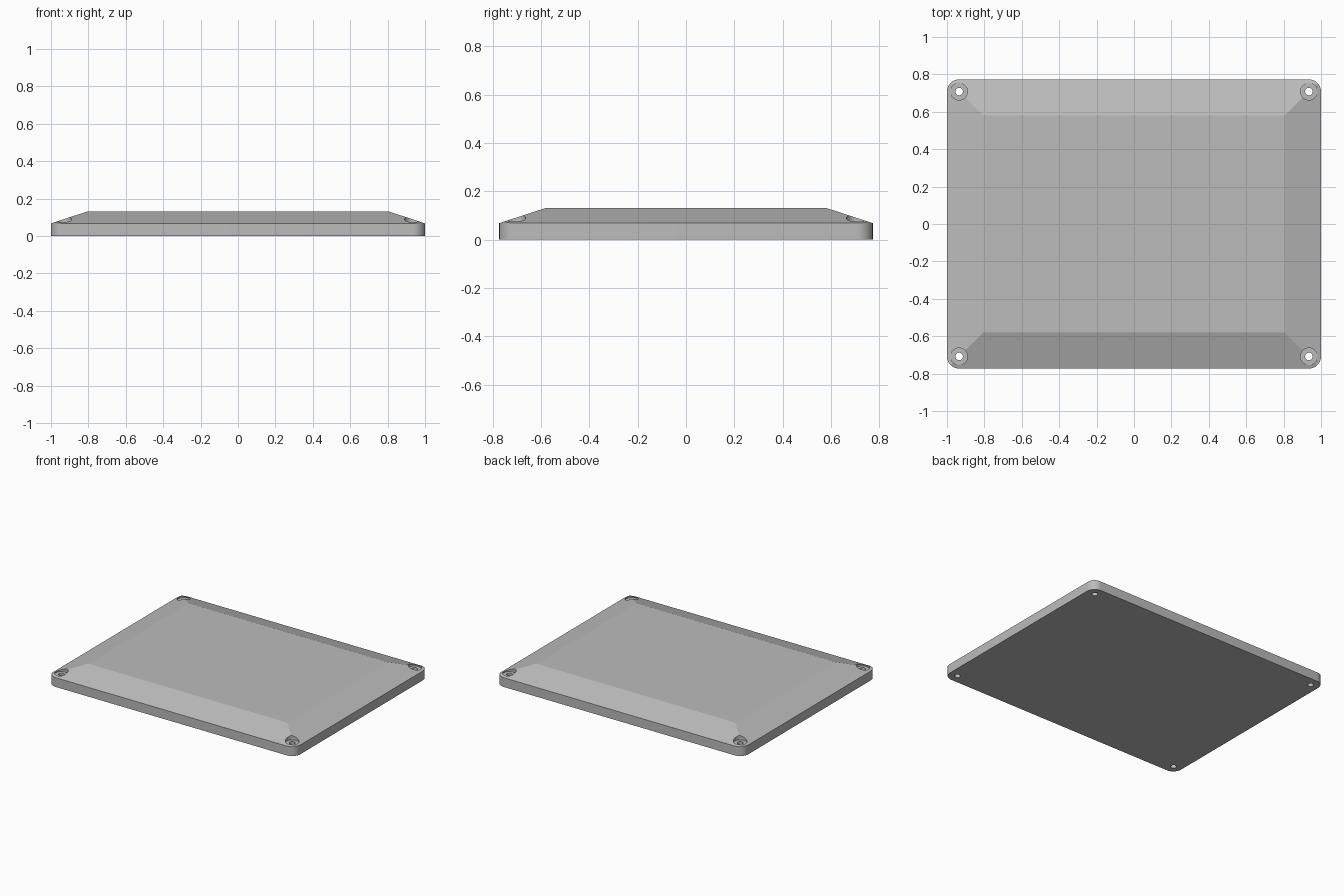
import bpy, bmesh, math

if "Cube" in bpy.data.objects:
    bpy.data.objects.remove(bpy.data.objects["Cube"])

HX, HY = 1.0, 0.773          # half size of the plate
EDGE_Z, TOP_Z = 0.068, 0.131  # rim height and crown height
INSET = 0.193                # width of the sloped border
CORNER_R = 0.065
SCREW_X, SCREW_Y = 0.935, 0.708

gray = bpy.data.materials.new("light gray")
gray.diffuse_color = (0.5, 0.5, 0.5, 1)
gray.use_nodes = True
gray.node_tree.nodes["Principled BSDF"].inputs["Base Color"].default_value = gray.diffuse_color


def loft(name, rings):
    """Closed solid through equal-length rings of points."""
    bm = bmesh.new()
    vs = [[bm.verts.new(p) for p in r] for r in rings]
    n = len(rings[0])
    for a, b in zip(vs, vs[1:]):
        for i in range(n):
            j = (i + 1) % n
            bm.faces.new((a[i], a[j], b[j], b[i]))
    bm.faces.new(vs[0][::-1])
    bm.faces.new(vs[-1])
    me = bpy.data.meshes.new(name)
    bm.to_mesh(me)
    bm.free()
    ob = bpy.data.objects.new(name, me)
    me.materials.append(gray)
    bpy.context.collection.objects.link(ob)
    return ob


def rect(x, y, z):
    return [(-x, -y, z), (x, -y, z), (x, y, z), (-x, y, z)]


def circle(x, y, z, r, n=32):
    return [(x + r * math.cos(math.tau * i / n),
             y + r * math.sin(math.tau * i / n), z) for i in range(n)]


def rounded_rect(z, steps=12):
    pts = []
    for k, (sx, sy) in enumerate([(1, 1), (-1, 1), (-1, -1), (1, -1)]):
        for i in range(steps + 1):
            a = math.pi / 2 * (k + i / steps)
            pts.append((sx * (HX - CORNER_R) + CORNER_R * math.cos(a),
                        sy * (HY - CORNER_R) + CORNER_R * math.sin(a), z))
    return pts


def apply_boolean(ob, cutter, op):
    cutter.hide_render = True
    m = ob.modifiers.new(op, 'BOOLEAN')
    m.operation, m.object, m.solver = op, cutter, 'EXACT'
    bpy.context.view_layer.objects.active = ob
    bpy.ops.object.modifier_apply(modifier=m.name)
    bpy.data.objects.remove(cutter)


# Plate with rounded corners, trimmed by a hipped block for the sloped border
plate = loft("cover_plate", [rounded_rect(0), rounded_rect(0.3)])
slope = (TOP_Z - EDGE_Z) / INSET
out = 0.02
hip = loft("hip_cutter", [
    rect(HX + out, HY + out, -0.1),
    rect(HX + out, HY + out, EDGE_Z - slope * out),
    rect(HX - INSET, HY - INSET, TOP_Z)])
apply_boolean(plate, hip, 'INTERSECT')

# Counterbored screw holes in the four corners
for sx in (-1, 1):
    for sy in (-1, 1):
        x, y = sx * SCREW_X, sy * SCREW_Y
        hole = loft("screw_hole_cutter", [
            circle(x, y, -0.1, 0.02), circle(x, y, 0.067, 0.02),
            circle(x, y, 0.067, 0.045), circle(x, y, 0.3, 0.045)])
        apply_boolean(plate, hole, 'DIFFERENCE')

# Smooth round walls, crisp edges
bpy.ops.object.select_all(action='DESELECT')
plate.select_set(True)
bpy.context.view_layer.objects.active = plate
bpy.ops.object.shade_smooth_by_angle(angle=math.radians(15))
